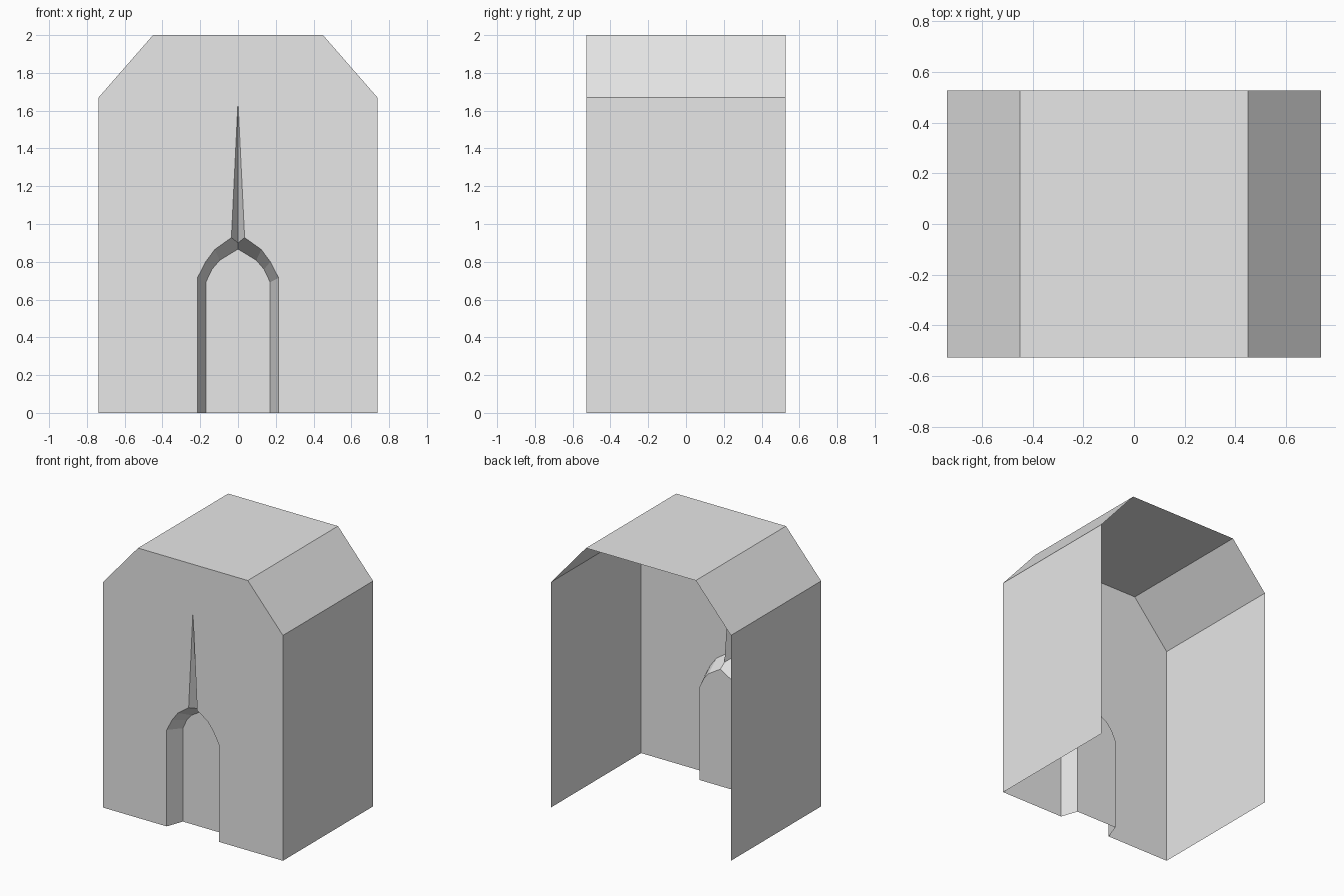
import bpy

cube = bpy.data.objects.get("Cube")
if cube:
    bpy.data.objects.remove(cube, do_unlink=True)

# One plain grey for the whole shell
grey = bpy.data.materials.new("plain_grey")
grey.use_nodes = True
colour = (0.8, 0.8, 0.8, 1.0)
grey.diffuse_color = colour
grey.node_tree.nodes["Principled BSDF"].inputs["Base Color"].default_value = colour

FRONT, BACK = -0.528, 0.528
DOOR = FRONT + 0.125


def mirrored(points):
    """Add the same points on the other side, in reverse order."""
    return points + [(-x, z) for x, z in reversed(points)]


def at_depth(points, y):
    return [(x, y, z) for x, z in points]


def add_part(name, faces):
    """Make a flat-shaded object from a list of polygons."""
    verts = list(dict.fromkeys(p for face in faces for p in face))
    mesh = bpy.data.meshes.new(name)
    mesh.from_pydata(verts, [], [[verts.index(p) for p in f] for f in faces])
    mesh.materials.append(grey)
    obj = bpy.data.objects.new(name, mesh)
    bpy.context.collection.objects.link(obj)
    return obj


def strip(a, b):
    """Quads between two rows of points."""
    return [(a[i], b[i], b[i + 1], a[i + 1]) for i in range(len(a) - 1)]


# Profiles in x and z
body = mirrored([(-0.738, 0), (-0.738, 1.67), (-0.45, 2)])
arch_outer = [(-0.215, 0), (-0.215, 0.715), (-0.171, 0.8),
              (-0.123, 0.865), (-0.035, 0.928)]
arch_inner = [(-0.17, 0), (-0.17, 0.692), (-0.138, 0.76), (-0.097, 0.808)]
apex = (0, 0.867)
tip = (0, FRONT, 1.65)
fork = (0, FRONT + 0.078, 0.9)

# Side walls, roof slopes and roof, open at the back and underneath
add_part("walls_and_roof", strip(at_depth(body, BACK), at_depth(body, FRONT)))

# Front wall with the pointed doorway cut out of it
opening = at_depth(arch_outer, FRONT) + [tip] \
    + at_depth([(-x, z) for x, z in reversed(arch_outer)], FRONT)
outline = at_depth(body, FRONT)
add_part("front_wall", [[outline[0]] + opening + outline[:0:-1]])

# Recessed door panel
door = arch_inner + [apex] + [(-x, z) for x, z in reversed(arch_inner)]
add_part("door_panel", [at_depth(door[::-1], DOOR)])

# Slanted doorway sides and the spike-shaped groove above them
reveal, groove = [], []
for side in (1, -1):
    outer = [(x * side, y, z) for x, y, z in at_depth(arch_outer, FRONT)]
    inner = [(x * side, y, z) for x, y, z in at_depth(arch_inner, DOOR)]
    quads = strip(outer[:4], inner)
    quads.append((outer[3], inner[3], (apex[0], DOOR, apex[1]), fork, outer[4]))
    spike = (outer[4], fork, tip)
    reveal += [q[::side] for q in quads]
    groove.append(spike[::side])
add_part("doorway_reveal", reveal)
add_part("spike_groove", groove)
